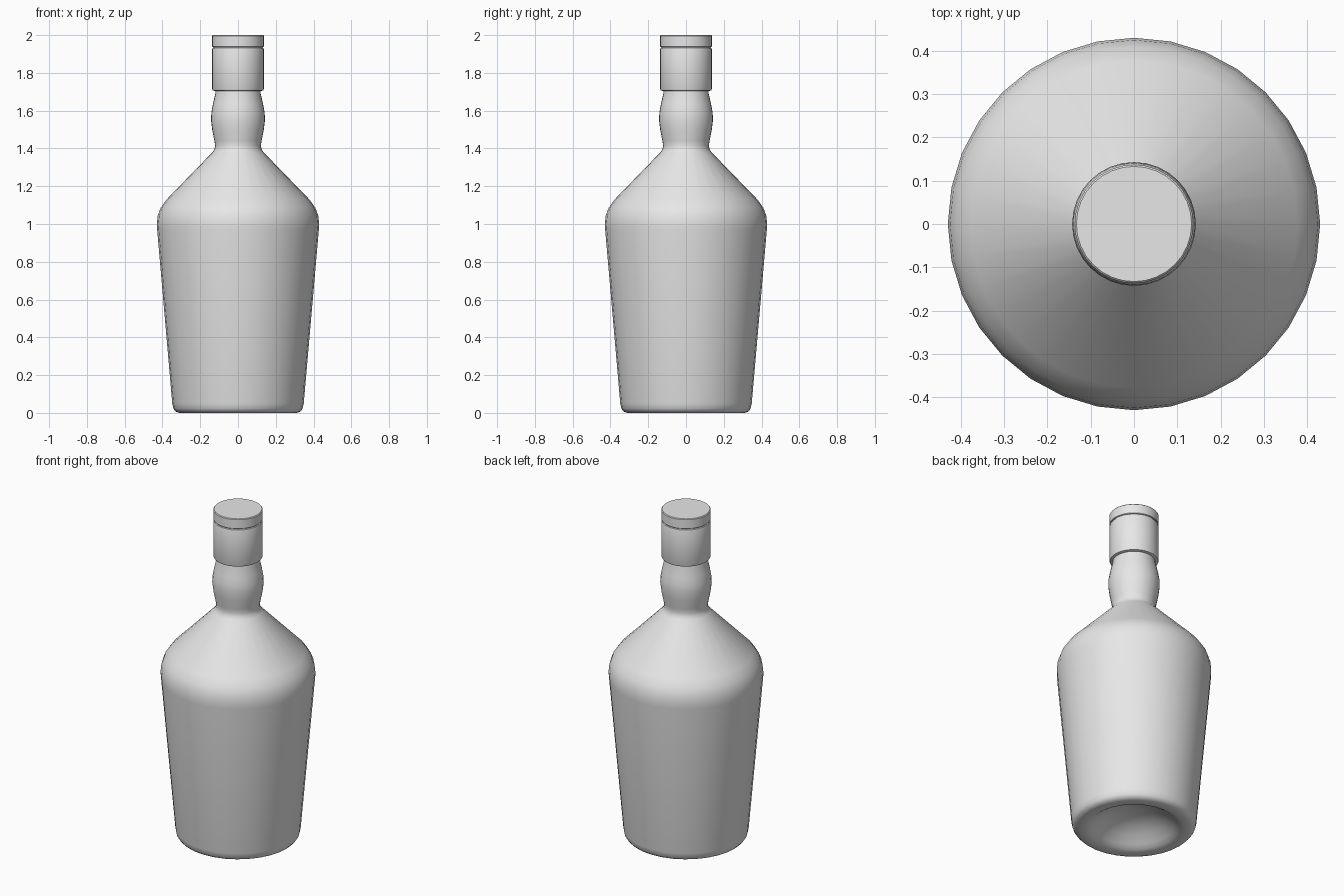
import bpy, bmesh, math

if "Cube" in bpy.data.objects:
    bpy.data.objects.remove(bpy.data.objects["Cube"])

SEGMENTS = 32

grey = bpy.data.materials.new("plain grey")
grey.diffuse_color = (0.8, 0.8, 0.8, 1.0)
grey.use_nodes = True
grey.node_tree.nodes["Principled BSDF"].inputs["Base Color"].default_value = grey.diffuse_color


def lathe(name, profile, sharp_angle):
    """Spin a closed (radius, height) profile that starts and ends on the axis."""
    bm = bmesh.new()
    rings = []
    for r, z in profile:
        if r == 0:
            rings.append([bm.verts.new((0, 0, z))] * SEGMENTS)
        else:
            rings.append([bm.verts.new((r * math.cos(2 * math.pi * i / SEGMENTS),
                                        r * math.sin(2 * math.pi * i / SEGMENTS), z))
                          for i in range(SEGMENTS)])
    for low, high in zip(rings, rings[1:]):
        for i in range(SEGMENTS):
            j = (i + 1) % SEGMENTS
            corners = list(dict.fromkeys((low[i], low[j], high[j], high[i])))
            bm.faces.new(corners)
    bmesh.ops.recalc_face_normals(bm, faces=bm.faces)
    mesh = bpy.data.meshes.new(name)
    bm.to_mesh(mesh)
    bm.free()
    mesh.materials.append(grey)
    obj = bpy.data.objects.new(name, mesh)
    bpy.context.collection.objects.link(obj)
    bpy.ops.object.select_all(action='DESELECT')
    obj.select_set(True)
    bpy.context.view_layer.objects.active = obj
    bpy.ops.object.shade_smooth_by_angle(angle=math.radians(sharp_angle))
    return obj


# bottle: hollowed base, tapered body, sloping shoulder, bulging neck
lathe("bottle_body", [
    (0, 0.11), (0.06, 0.105), (0.12, 0.09), (0.18, 0.06), (0.225, 0.025),
    (0.25, 0.007), (0.275, 0.0), (0.31, 0.0), (0.33, 0.007), (0.342, 0.022),
    (0.348, 0.05), (0.428, 0.97), (0.43, 1.0), (0.425, 1.045), (0.41, 1.085),
    (0.378, 1.13), (0.135, 1.38), (0.125, 1.395), (0.121, 1.415),
    (0.125, 1.44), (0.136, 1.495), (0.143, 1.55), (0.141, 1.59),
    (0.133, 1.635), (0.12, 1.69), (0.117, 1.72), (0, 1.72)], 60)

# cap sleeve, with rounded edges at both ends
lathe("cap_sleeve", [
    (0, 1.705), (0.125, 1.705), (0.134, 1.708), (0.137, 1.715),
    (0.137, 1.925), (0.135, 1.931), (0.13, 1.934), (0, 1.934)], 40)

# thin core forming the groove, and the cap's top disc
lathe("cap_groove", [(0, 1.93), (0.13, 1.93), (0.13, 1.945), (0, 1.945)], 30)
lathe("cap_top", [
    (0, 1.938), (0.134, 1.938), (0.137, 1.941), (0.137, 1.996),
    (0.133, 2.0), (0, 2.0)], 30)
